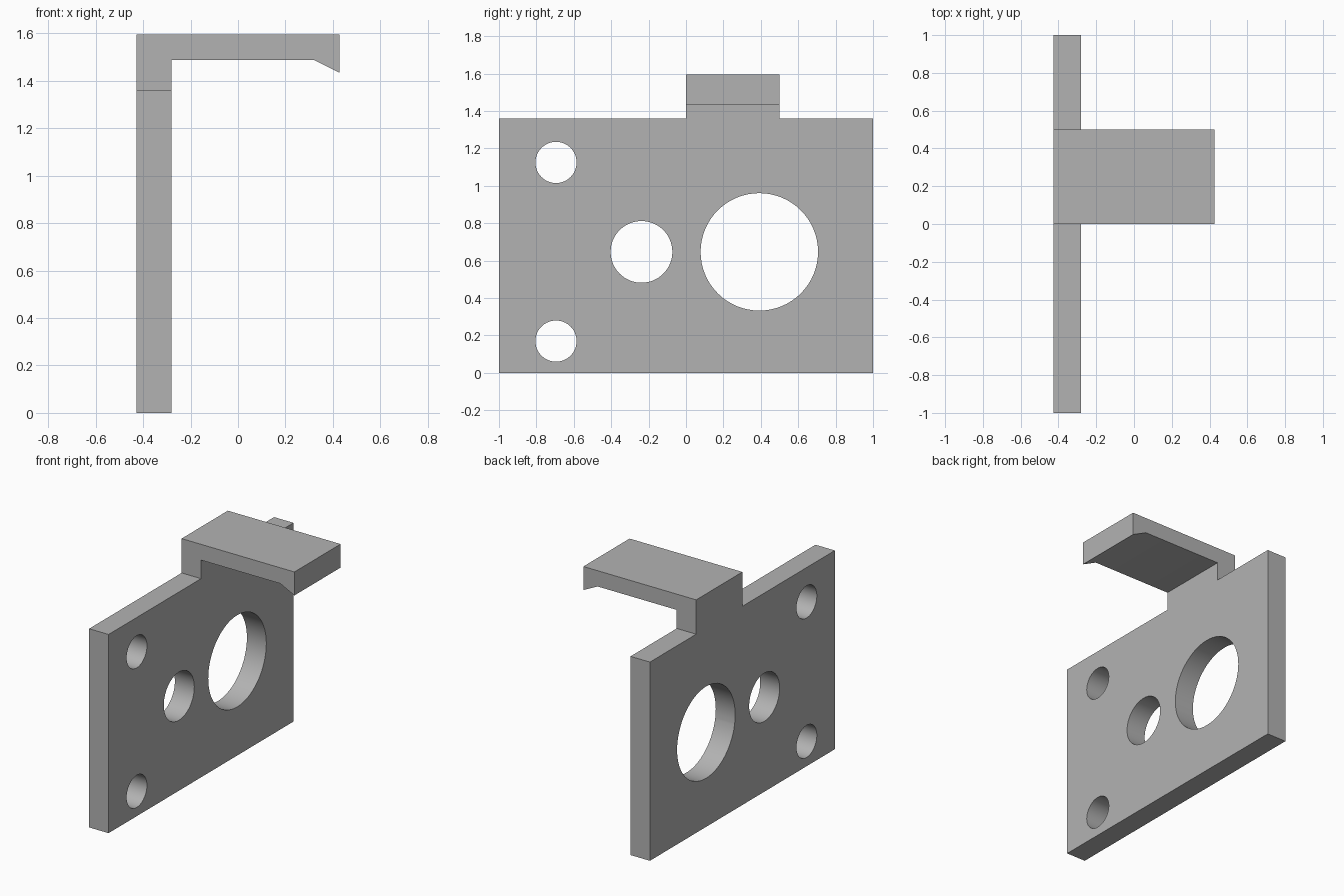
import bpy
import bmesh
from math import radians
from mathutils import Matrix, Vector

if "Cube" in bpy.data.objects:
    bpy.data.objects.remove(bpy.data.objects["Cube"])

grey = bpy.data.materials.new("plain grey")
grey.use_nodes = True
colour = (0.45, 0.45, 0.45, 1)
grey.diffuse_color = colour
grey.node_tree.nodes["Principled BSDF"].inputs["Base Color"].default_value = colour


def add_object(name, bm):
    bmesh.ops.recalc_face_normals(bm, faces=bm.faces)
    mesh = bpy.data.meshes.new(name)
    bm.to_mesh(mesh)
    bm.free()
    mesh.materials.append(grey)
    obj = bpy.data.objects.new(name, mesh)
    bpy.context.collection.objects.link(obj)
    return obj


def prism(name, profile, y0, y1):
    """Extrude an x-z outline along y."""
    bm = bmesh.new()
    face = bm.faces.new([bm.verts.new((x, y0, z)) for x, z in profile])
    new = bmesh.ops.extrude_face_region(bm, geom=[face])["geom"]
    verts = [v for v in new if isinstance(v, bmesh.types.BMVert)]
    bmesh.ops.translate(bm, verts=verts, vec=Vector((0, y1 - y0, 0)))
    return add_object(name, bm)


def combine(target, tool, operation):
    """Apply a boolean and drop the helper object."""
    tool.hide_render = True
    mod = target.modifiers.new(operation, "BOOLEAN")
    mod.operation = operation
    mod.solver = "EXACT"
    mod.object = tool
    bpy.context.view_layer.objects.active = target
    bpy.ops.object.modifier_apply(modifier=mod.name)
    bpy.data.objects.remove(tool)


back, front, shoulder, top = -0.427, -0.28, 1.36, 1.595
reach = 0.427

# Upright plate
bracket = prism("mounting_plate",
                [(back, 0), (front, 0), (front, shoulder), (back, shoulder)], -1, 1)

# Tab and overhanging arm with a wedge lip
arm = prism("hook_arm",
            [(back, shoulder), (front, shoulder), (front, 1.487), (0.32, 1.487),
             (reach, 1.434), (reach, top), (back, top)], 0, 0.5)
combine(bracket, arm, "UNION")

# Through holes: y, z, radius
for y, z, radius in [(-0.695, 1.125, 0.11), (-0.695, 0.17, 0.11),
                     (-0.238, 0.647, 0.165), (0.392, 0.647, 0.314)]:
    bm = bmesh.new()
    bmesh.ops.create_cone(
        bm, cap_ends=True, segments=64, radius1=radius, radius2=radius, depth=0.5,
        matrix=Matrix.Translation((front, y, z)) @ Matrix.Rotation(radians(90), 4, "Y"))
    combine(bracket, add_object("hole_cutter", bm), "DIFFERENCE")

# Smooth bores, sharp plate edges
bpy.ops.object.select_all(action="DESELECT")
bracket.select_set(True)
bpy.context.view_layer.objects.active = bracket
bpy.ops.object.shade_smooth_by_angle(angle=radians(30))
bracket.name = "hook_bracket"
